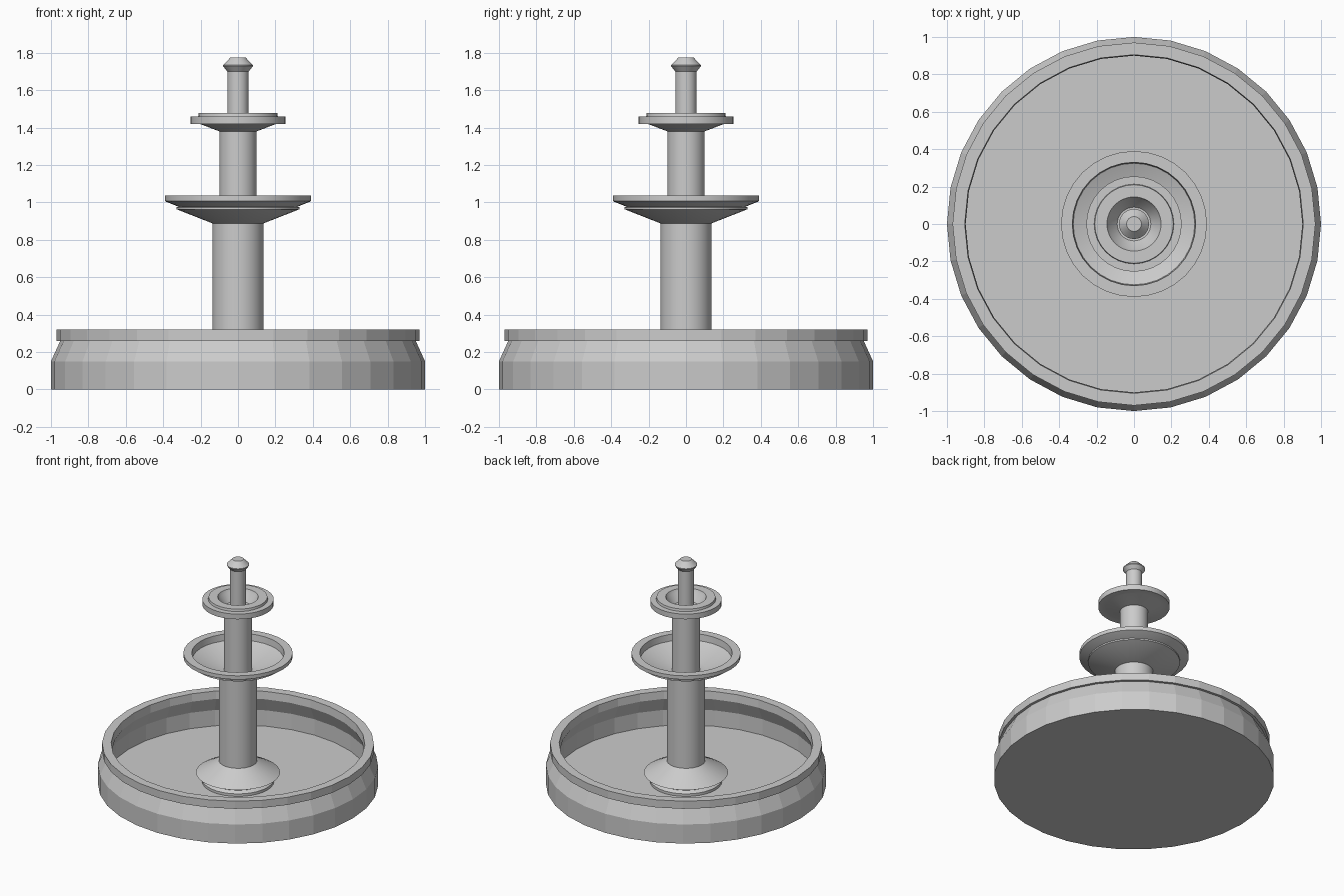
import bpy, bmesh, math

if "Cube" in bpy.data.objects:
    bpy.data.objects.remove(bpy.data.objects["Cube"])

SIDES = 32


def lathe(name, profile, smooth=True, closed=False):
    """Spin (radius, z) points round the z axis; closed joins last point to first."""
    bm = bmesh.new()
    rings = []
    for r, z in profile:
        if r == 0:
            rings.append([bm.verts.new((0, 0, z))] * SIDES)
        else:
            rings.append([bm.verts.new((r * math.cos(a), r * math.sin(a), z))
                          for a in (2 * math.pi * i / SIDES for i in range(SIDES))])
    pairs = list(zip(rings, rings[1:]))
    if closed:
        pairs.append((rings[-1], rings[0]))
    for low, high in pairs:
        if low[0] is low[1]:
            bm.faces.new(high)
        elif high[0] is high[1]:
            bm.faces.new(low)
        else:
            for i in range(SIDES):
                j = (i + 1) % SIDES
                bm.faces.new((low[i], low[j], high[j], high[i]))
    # Drop the unused centre points of flat caps
    bmesh.ops.delete(bm, geom=[v for v in bm.verts if not v.link_faces], context='VERTS')
    bmesh.ops.recalc_face_normals(bm, faces=bm.faces)
    mesh = bpy.data.meshes.new(name)
    bm.to_mesh(mesh)
    bm.free()
    obj = bpy.data.objects.new(name, mesh)
    bpy.context.collection.objects.link(obj)
    if smooth:
        bpy.ops.object.select_all(action='DESELECT')
        obj.select_set(True)
        bpy.context.view_layer.objects.active = obj
        bpy.ops.object.shade_smooth_by_angle(angle=math.radians(30))
    return obj


# Faceted pool with an overhanging rim and sunken floor
lathe("basin", [(0, 0), (1.0, 0), (1.0, 0.15), (0.95, 0.26), (0.97, 0.26),
                (0.97, 0.32), (0.905, 0.32), (0.90, 0.26), (0.95, 0.15),
                (0.95, 0.025), (0, 0.025)], smooth=False)

# Flared foot standing on the pool floor
lathe("pedestal_foot", [(0, 0.02), (0.257, 0.02), (0.257, 0.045), (0.23, 0.06),
                        (0.23, 0.075), (0.30, 0.095), (0.21, 0.145),
                        (0.137, 0.19), (0, 0.19)])

# Stacked columns
for name, r, z0, z1 in (("lower_column", 0.137, 0.15, 0.90),
                        ("middle_column", 0.10, 0.88, 1.39),
                        ("upper_column", 0.057, 1.37, 1.71)):
    lathe(name, [(0, z0), (r, z0), (r, z1), (0, z1)])

# Large bowl with a stepped rim
lathe("lower_bowl", [(0.09, 0.888), (0.137, 0.888), (0.328, 0.963), (0.328, 0.974),
                     (0.315, 0.976), (0.385, 1.004), (0.39, 1.007), (0.39, 1.036),
                     (0.33, 1.036), (0.325, 0.985), (0.14, 0.908), (0.09, 0.905)],
      closed=True)

# Small bowl with a flange and raised inner ring
lathe("upper_bowl", [(0.05, 1.38), (0.10, 1.38), (0.20, 1.418), (0.255, 1.418),
                     (0.255, 1.459), (0.213, 1.459), (0.21, 1.477), (0.145, 1.477),
                     (0.135, 1.455), (0.09, 1.40), (0.05, 1.397)], closed=True)

# Spout cap on top
lathe("spout_cap", [(0, 1.70), (0.057, 1.70), (0.08, 1.728), (0.08, 1.734),
                    (0.04, 1.775), (0, 1.775)])
